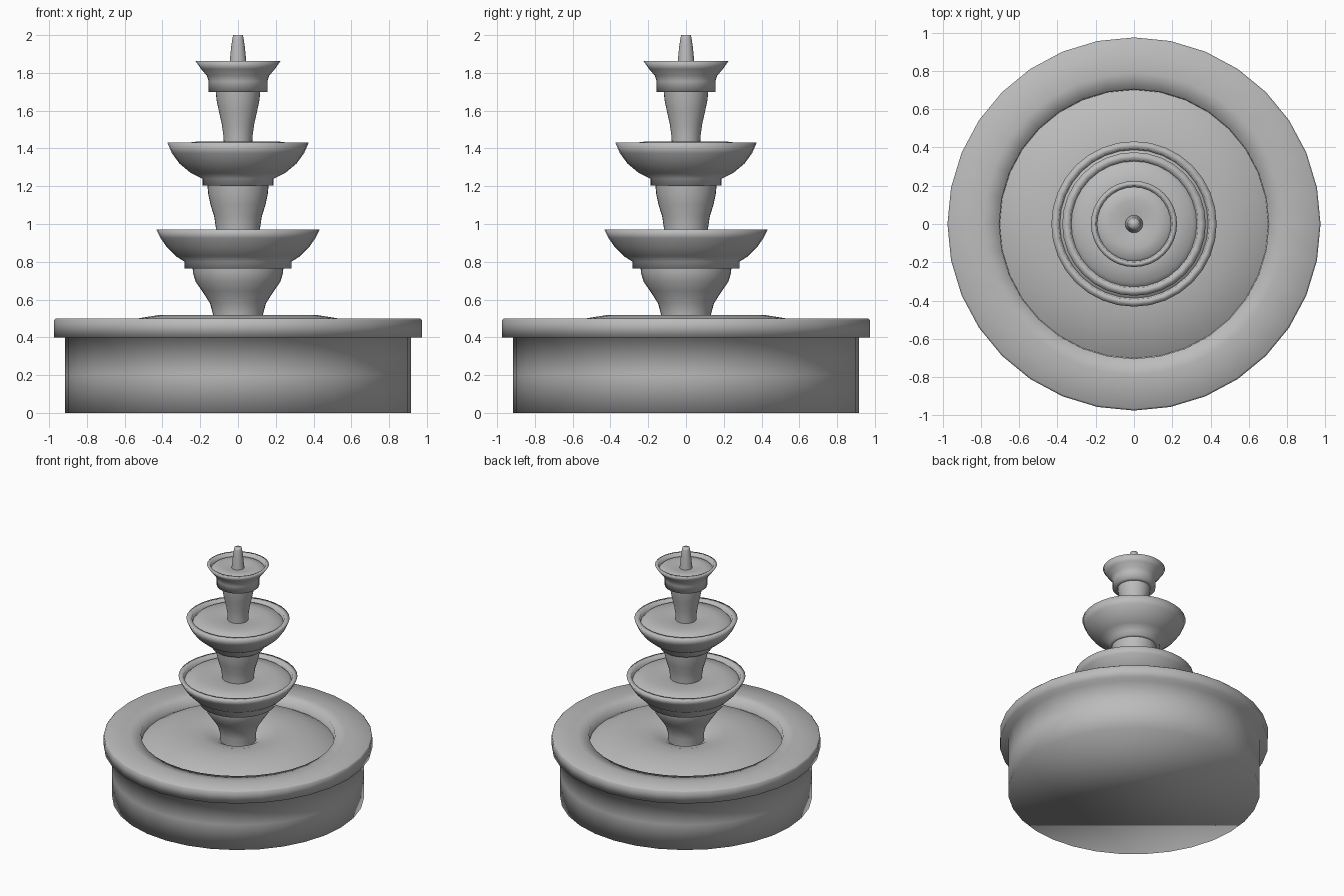
import bpy, bmesh
from math import cos, sin, pi

cube = bpy.data.objects.get("Cube")
if cube:
    bpy.data.objects.remove(cube, do_unlink=True)

SIDES = 32

stone = bpy.data.materials.new("grey_stone")
stone.use_nodes = True
grey = (0.5, 0.5, 0.5, 1)
stone.diffuse_color = grey
stone.node_tree.nodes["Principled BSDF"].inputs["Base Color"].default_value = grey


def lathe(name, profile, cap_start=False, cap_end=False):
    """Turn (radius, height) points, listed from outside bottom upward, about z."""
    bm = bmesh.new()
    rings = [[bm.verts.new((r * cos(2 * pi * i / SIDES), r * sin(2 * pi * i / SIDES), z))
              for i in range(SIDES)] for r, z in profile]
    for low, high in zip(rings, rings[1:]):
        for i in range(SIDES):
            j = (i + 1) % SIDES
            bm.faces.new((low[i], low[j], high[j], high[i]))
    if cap_start:
        bm.faces.new(rings[0][::-1])
    if cap_end:
        bm.faces.new(rings[-1])
    for f in bm.faces:
        f.smooth = True
    mesh = bpy.data.meshes.new(name)
    bm.to_mesh(mesh)
    bm.free()
    mesh.materials.append(stone)
    obj = bpy.data.objects.new(name, mesh)
    bpy.context.collection.objects.link(obj)
    return obj


def bowl(name, stem_r, collar, body, inner_r):
    """Collar and flared bowl with a thin lip and a shallow inside."""
    rim_r, rim_z = body[-1]
    inside = [(inner_r, rim_z), (inner_r - 0.01, rim_z - 0.045)]
    lathe(name, [(stem_r, collar[0][1])] + collar + body + inside)


def water(name, outer_r, edge_z, top_z, hole_r, hole_z):
    """Gently domed surface that dips toward the stem."""
    mid = hole_r + (outer_r - hole_r) * 0.55
    lathe(name, [(outer_r, edge_z), (outer_r * 0.93, edge_z + (top_z - edge_z) * 0.65),
                 (mid, top_z), (hole_r + 0.03, (top_z + hole_z) / 2), (hole_r - 0.02, hole_z)])


# Round basin with overhanging rim
lathe("basin", [(0.915, 0), (0.915, 0.2), (0.915, 0.4), (0.975, 0.4), (0.975, 0.49),
                (0.965, 0.5), (0.79, 0.5), (0.705, 0.495), (0.70, 0.40)], cap_start=True)
lathe("basin_water", [(0.705, 0.43), (0.64, 0.466), (0.53, 0.50), (0.42, 0.518),
                      (0.28, 0.518), (0.18, 0.49), (0.11, 0.45)])

# Lowest tier
lathe("lower_stem", [(0.13, 0.42), (0.132, 0.52), (0.148, 0.58), (0.19, 0.645),
                     (0.225, 0.695), (0.238, 0.74), (0.24, 0.765)])
bowl("lower_bowl", 0.23, [(0.282, 0.765), (0.282, 0.80)],
     [(0.33, 0.83), (0.375, 0.875), (0.41, 0.925), (0.432, 0.97)], 0.395)
water("lower_water", 0.39, 0.935, 0.972, 0.11, 0.955)

# Middle tier
lathe("middle_stem", [(0.115, 0.93), (0.117, 0.98), (0.126, 1.04), (0.145, 1.10),
                      (0.158, 1.16), (0.162, 1.205)])
bowl("middle_bowl", 0.155, [(0.188, 1.205), (0.188, 1.24)],
     [(0.25, 1.27), (0.31, 1.32), (0.35, 1.375), (0.375, 1.432)], 0.335)
water("middle_water", 0.33, 1.40, 1.437, 0.075, 1.42)

# Top tier
lathe("upper_stem", [(0.075, 1.40), (0.076, 1.46), (0.086, 1.53), (0.102, 1.60),
                     (0.114, 1.66), (0.118, 1.70)])
bowl("upper_bowl", 0.11, [(0.155, 1.70), (0.155, 1.755)],
     [(0.165, 1.785), (0.195, 1.82), (0.225, 1.862)], 0.20)
water("upper_water", 0.195, 1.83, 1.85, 0.04, 1.835)

# Spout
lathe("spout", [(0.048, 1.82), (0.043, 1.87), (0.036, 1.94), (0.029, 1.985), (0.025, 2.0)],
      cap_end=True)
